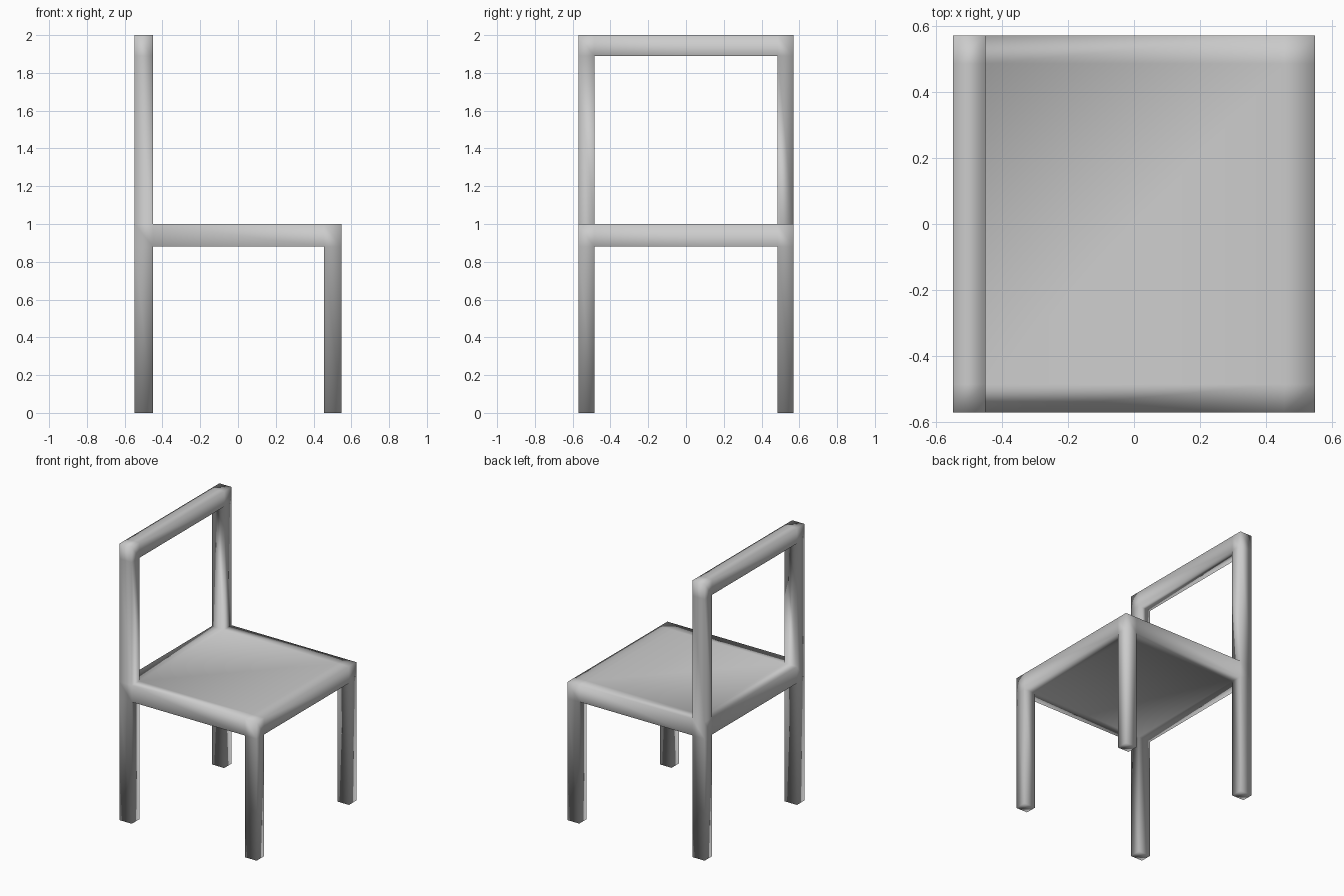
import bpy, bmesh
from mathutils import Vector, Matrix

if "Cube" in bpy.data.objects:
    bpy.data.objects.remove(bpy.data.objects["Cube"])

X, Y = 0.548, 0.57            # half width and half depth of the seat
SEAT_LOW, SEAT_TOP = 0.88, 1.0
RAIL_LOW, TOP = 1.89, 2.0
LEG_Y = 0.485                 # inner side of all legs
BACK_X, FRONT_X = -0.45, 0.455

bm = bmesh.new()


def find_face(x, y, z, normal):
    """Face with the given direction whose centre is closest to a point."""
    bm.normal_update()
    faces = [f for f in bm.faces if f.normal.dot(Vector(normal)) > 0.9]
    return min(faces, key=lambda f: (f.calc_center_median() - Vector((x, y, z))).length)


def pull(face, z):
    """Extrude one face vertically to height z."""
    new = bmesh.ops.extrude_discrete_faces(bm, faces=[face])["faces"][0]
    for v in new.verts:
        v.co.z = z


# Seat slab, cut along the inner sides of the legs
bmesh.ops.create_cube(bm, size=1, matrix=Matrix.Translation((0, 0, (SEAT_LOW + SEAT_TOP) / 2))
                      @ Matrix.Diagonal((2 * X, 2 * Y, SEAT_TOP - SEAT_LOW, 1)))
for axis, at in (("X", BACK_X), ("X", FRONT_X), ("Y", -LEG_Y), ("Y", LEG_Y)):
    n = Vector((1, 0, 0)) if axis == "X" else Vector((0, 1, 0))
    bmesh.ops.bisect_plane(bm, geom=bm.verts[:] + bm.edges[:] + bm.faces[:],
                           plane_co=n * at, plane_no=n)

# Legs drawn down from the four corners
for x in (-X, X):
    for y in (-Y, Y):
        pull(find_face(x, y, SEAT_LOW, (0, 0, -1)), 0)

# Back posts drawn up in two steps, leaving a face for the rail
for y in (-Y, Y):
    pull(find_face(-X, y, SEAT_TOP, (0, 0, 1)), RAIL_LOW)
    pull(find_face(-X, y, RAIL_LOW, (0, 0, 1)), TOP)

# Top rail bridged between the posts
mid = (RAIL_LOW + TOP) / 2
ends = [find_face(-0.5, s * LEG_Y, mid, (0, -s, 0)) for s in (-1, 1)]
edges = [e for f in ends for e in f.edges]
bmesh.ops.delete(bm, geom=ends, context="FACES_ONLY")
bmesh.ops.bridge_loops(bm, edges=edges)

# One smooth-shaded skin
bmesh.ops.recalc_face_normals(bm, faces=bm.faces[:])
for f in bm.faces:
    f.smooth = True
mesh = bpy.data.meshes.new("chair_frame")
bm.to_mesh(mesh)
bm.free()
bpy.context.collection.objects.link(bpy.data.objects.new("chair_frame", mesh))
